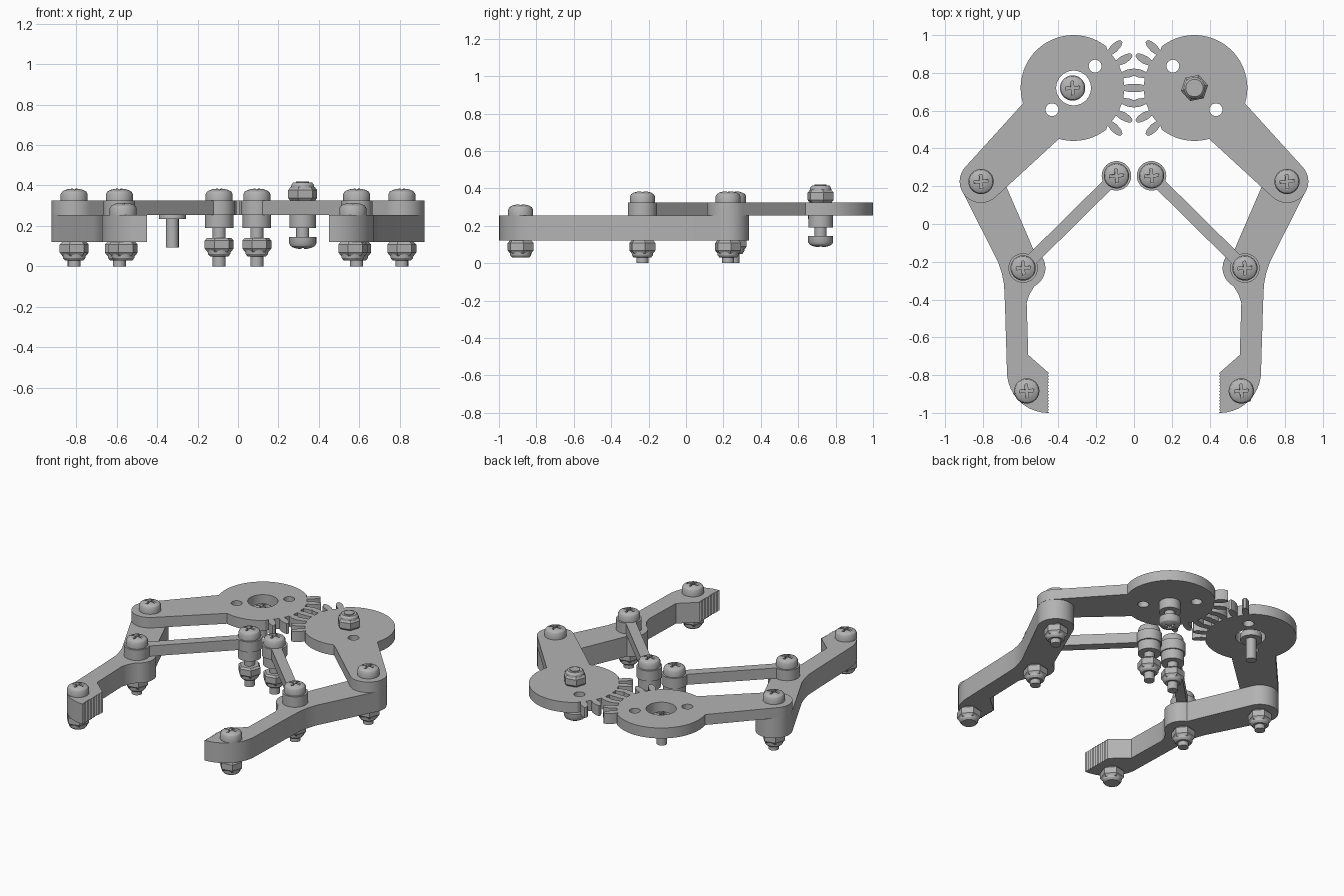
import bpy, bmesh
from math import sin, cos, pi, radians
from mathutils import Vector

if "Cube" in bpy.data.objects:
    bpy.data.objects.remove(bpy.data.objects["Cube"])

grey = bpy.data.materials.new("plain_grey")
grey.use_nodes = True
colour = (0.45, 0.45, 0.45, 1)
grey.diffuse_color = colour
grey.node_tree.nodes["Principled BSDF"].inputs["Base Color"].default_value = colour

# Heights of the stacked layers
FINGER_Z, PLATE_Z, TOP_Z = 0.12, 0.255, 0.325
GEAR, ELBOW, KNEE, INNER, TIP = (0.32, 0.72), (0.81, 0.225), (0.587, -0.233), (0.093, 0.255), (0.568, -0.884)


def finish(bm, name):
    bmesh.ops.recalc_face_normals(bm, faces=bm.faces)
    mesh = bpy.data.meshes.new(name)
    bm.to_mesh(mesh)
    bm.free()
    mesh.materials.append(grey)
    mesh.shade_smooth()
    mesh.set_sharp_from_angle(angle=radians(30))
    return mesh


def place(name, mesh, loc=(0, 0, 0), flip=False, turn=0):
    ob = bpy.data.objects.new(name, mesh)
    ob.location = loc
    ob.rotation_euler = (pi if flip else 0, 0, turn)
    bpy.context.scene.collection.objects.link(ob)
    return ob


def arc(c, r, a, b, n):
    """Points on an arc, angles in degrees."""
    return [(c[0] + r * cos(radians(a + (b - a) * i / n)),
             c[1] + r * sin(radians(a + (b - a) * i / n))) for i in range(n + 1)]


def plate(name, loops, z0, z1):
    """Flat slab from an outline and optional hole loops."""
    bm = bmesh.new()
    edges = []
    for loop in loops:
        vs = [bm.verts.new((x, y, z0)) for x, y in loop]
        edges += [bm.edges.new((v, vs[i - 1])) for i, v in enumerate(vs)]
    bmesh.ops.triangle_fill(bm, use_beauty=True, edges=edges, normal=Vector((0, 0, 1)))
    ext = bmesh.ops.extrude_face_region(bm, geom=list(bm.faces), use_keep_orig=True)
    top = [g for g in ext["geom"] if isinstance(g, bmesh.types.BMVert)]
    bmesh.ops.translate(bm, verts=top, vec=(0, 0, z1 - z0))
    return finish(bm, name)


def lathe(bm, profile, n):
    """Turned solid of n sides from (radius, z) points."""
    rings = [[bm.verts.new((r * cos(2 * pi * i / n), r * sin(2 * pi * i / n), z))
              for i in range(n)] for r, z in profile]
    for lo, hi in zip(rings, rings[1:]):
        for i in range(n):
            bm.faces.new((lo[i - 1], lo[i], hi[i], hi[i - 1]))
    bm.faces.new(rings[0][::-1])
    bm.faces.new(rings[-1])


def turned(name, *parts):
    bm = bmesh.new()
    for profile, n in parts:
        lathe(bm, profile, n)
    return finish(bm, name)


# Screw head with a cross recess
dome = [(0.067, 0), (0.067, 0.032)]
dome += [(0.067 * cos(a), 0.032 + 0.028 * sin(a)) for a in (0.45, 0.8, 1.1, 1.35)]
head = place("head_blank", turned("head_blank", (dome, 32)))
cross = []
for k in range(4):
    c, s = cos(k * pi / 2), sin(k * pi / 2)
    cross += [(x * c - y * s, x * s + y * c) for x, y in ((0.007, -0.007), (0.036, -0.007), (0.036, 0.007))]
cutter = place("cross_cutter", plate("cross_cutter", [cross], 0.035, 0.09))
cutter.hide_render = True
cut = head.modifiers.new("recess", "BOOLEAN")
cut.object, cut.operation, cut.solver = cutter, "DIFFERENCE", "EXACT"
deps = bpy.context.evaluated_depsgraph_get()
head_mesh = bpy.data.meshes.new_from_object(head.evaluated_get(deps))
head_mesh.name = "screw_head"
for ob in (head, cutter):
    bpy.data.objects.remove(ob)

# Lock nut with a chamfered hex body and a collar
nut_mesh = turned("lock_nut",
                  ([(0.062, 0), (0.073, 0.012), (0.073, 0.052), (0.06, 0.068)], 6),
                  ([(0.058, 0.06), (0.056, 0.078), (0.046, 0.09)], 32))


def rod(name, xy, z0, z1, r):
    place(name, turned(name, ([(r, z0), (r, z1)], 32)), (*xy, 0))


def bolt(name, xy, head_z, nut_z, end_z):
    place(name + "_head", head_mesh, (*xy, head_z), turn=0.08)
    rod(name + "_shaft", xy, end_z, head_z + 0.01, 0.032)
    if nut_z is not None:
        place(name + "_nut", nut_mesh, (*xy, nut_z), flip=True, turn=0.2)


def gear_outline():
    """Disc with seven teeth and a tapering arm, on the +x side."""
    # worked out facing +x, then mirrored by the caller
    c, elbow = (-GEAR[0], GEAR[1]), (-ELBOW[0], ELBOW[1])
    pts = []
    for k in range(-3, 4):
        a = radians(k * 14.8)
        for r, w in ((0.268, -0.016), (0.3, -0.022), (0.335, -0.018), (0.355, -0.008),
                     (0.355, 0.008), (0.335, 0.018), (0.3, 0.022), (0.268, 0.016)):
            pts.append((c[0] + r * cos(a) - w * sin(a), c[1] + r * sin(a) + w * cos(a)))
    pts += arc(c, 0.28, 52, 197, 36)
    pts += arc(elbow, 0.113, 137, 313, 24)
    pts += arc(c, 0.28, 254, 308, 14)
    return pts


def finger_outline():
    pts = arc((-ELBOW[0], ELBOW[1]), 0.112, 24, 208, 24)
    pts += [(-0.72, -0.2), (-0.7, -0.26), (-0.688, -0.32), (-0.683, -0.43), (-0.672, -0.8)]
    pts += arc((-0.455, -0.783), 0.217, 188, 268, 10)
    # serrated gripping edge
    pts += [(-0.45 - 0.009 * (i % 2), -1 + 0.21 * i / 26) for i in range(27)]
    pts += [(-0.56, -0.693), (-0.568, -0.418), (-0.555, -0.376)]
    # boss around the knee bolt
    pts += arc((-KNEE[0] + 0.01, KNEE[1]), 0.108, -62, 66, 16)
    pts.append((-0.56, -0.07))
    return pts


def link_outline():
    """Slim bar with a round eye at each end."""
    a, b = Vector((-INNER[0], INNER[1])), Vector((-KNEE[0], KNEE[1]))
    d = b - a
    ang = math_angle = d.angle_signed(Vector((1, 0))) * 180 / pi
    return arc(a, 0.078, ang + 24, ang + 336, 32) + arc(b, 0.078, ang + 204, ang + 516, 32)


for side, s in (("right", -1), ("left", 1)):
    def at(p):
        return (s * p[0], p[1])

    def mirrored(pts):
        return [(-s * x, y) for x, y in pts]

    # Gear arm with two small holes; one gear also has a wide centre hole
    loops = [gear_outline(), arc((-0.206, 0.836), 0.034, 0, 345, 23),
             arc((-0.434, 0.605), 0.034, 0, 345, 23)]
    if s < 0:
        loops.append(arc((-GEAR[0], GEAR[1]), 0.092, 0, 352, 44))
    for name, outline, z0, z1 in (("gear_arm", loops, PLATE_Z, TOP_Z),
                                  ("finger", [finger_outline()], FINGER_Z, PLATE_Z),
                                  ("link", [link_outline()], PLATE_Z, TOP_Z)):
        name = side + "_" + name
        place(name, plate(name, [mirrored(l) for l in outline], z0, z1))

    # Pivot bolts and spacer
    bolt(side + "_elbow_bolt", at(ELBOW), TOP_Z, FINGER_Z, 0)
    bolt(side + "_knee_bolt", at(KNEE), TOP_Z, FINGER_Z, 0)
    bolt(side + "_inner_bolt", at(INNER), TOP_Z, 0.14, 0)
    bolt(side + "_tip_bolt", at(TIP), PLATE_Z, FINGER_Z, 0.03)
    rod(side + "_inner_spacer", at(INNER), 0.19, PLATE_Z, 0.07)

# Drive screw sunk in the open gear
bolt("drive_screw", (-0.325, GEAR[1]), 0.235, None, 0.093)

# Upside-down bolt through the other gear
place("idler_bolt_head", head_mesh, (*GEAR, 0.145), flip=True)
rod("idler_bolt_shaft", GEAR, 0.135, 0.42, 0.032)
rod("idler_spacer", GEAR, 0.19, PLATE_Z, 0.066)
place("idler_nut", nut_mesh, (*GEAR, TOP_Z), turn=0.2)
